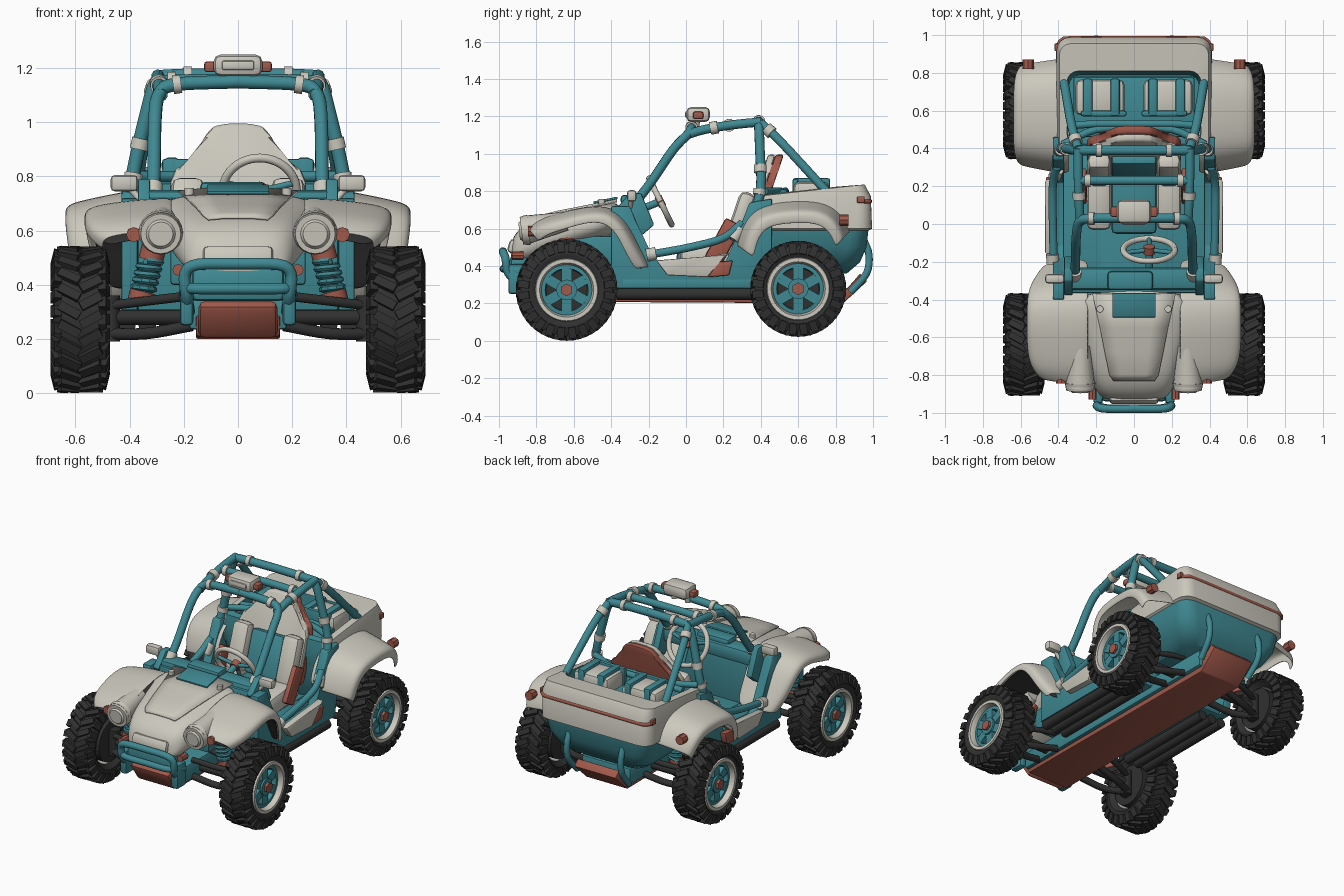
import bpy, bmesh
from math import pi, sin, cos, radians
from mathutils import Vector, Matrix, Euler

cube = bpy.data.objects.get("Cube")
if cube:
    bpy.data.objects.remove(cube)


def colour(name, r, g, b):
    m = bpy.data.materials.new(name)
    m.use_nodes = True
    m.diffuse_color = (r, g, b, 1)
    bsdf = next(n for n in m.node_tree.nodes if n.type == 'BSDF_PRINCIPLED')
    bsdf.inputs["Base Color"].default_value = (r, g, b, 1)
    bsdf.inputs["Roughness"].default_value = .6
    return m


CREAM = colour("cream paint", .6, .58, .51)
TEAL = colour("teal paint", .05, .25, .29)
RED = colour("rust red", .36, .1, .07)
DARK = colour("dark rubber", .03, .03, .03)
flat_made = []


def finish(name, bm, mats, mirror=False, subsurf=0, solid=0, rule=None):
    bmesh.ops.recalc_face_normals(bm, faces=bm.faces)
    for f in bm.faces:
        f.smooth = True
        if rule:
            f.material_index = rule(f.calc_center_median(), f.normal)
    me = bpy.data.meshes.new(name)
    bm.to_mesh(me)
    bm.free()
    for m in mats if isinstance(mats, tuple) else (mats,):
        me.materials.append(m)
    ob = bpy.data.objects.new(name, me)
    bpy.context.collection.objects.link(ob)
    if solid:
        ob.modifiers.new("thickness", 'SOLIDIFY').thickness = solid
    if subsurf:
        s = ob.modifiers.new("smooth", 'SUBSURF')
        s.levels = s.render_levels = subsurf
    else:
        flat_made.append(ob)
    if mirror:
        ob.modifiers.new("mirror", 'MIRROR').use_mirror_merge = False
    return ob


def skin(bm, rows, ring=True, caps=True):
    rows = [[bm.verts.new(p) for p in row] for row in rows]
    n = len(rows[0])
    for a, b in zip(rows, rows[1:]):
        for i in range(n if ring else n - 1):
            j = (i + 1) % n
            bm.faces.new((a[i], a[j], b[j], b[i]))
    if ring and caps:
        bm.faces.new(rows[0])
        bm.faces.new(rows[-1])
    return bm


def bevelled(bm, width):
    if width:
        bmesh.ops.bevel(bm, geom=bm.edges[:], offset=width, segments=2, affect='EDGES', profile=.5)
    return bm


def box(name, c, size, mat, bevel=.012, rot=(0, 0, 0), mirror=False):
    bm = bmesh.new()
    m = Matrix.Translation(c) @ Euler(rot).to_matrix().to_4x4() @ Matrix.Diagonal((*size, 1))
    bmesh.ops.create_cube(bm, size=1, matrix=m)
    return finish(name, bevelled(bm, bevel), mat, mirror)


def cyl(name, p, q, r, mat, r2=None, sides=20, mirror=True):
    p, q = Vector(p), Vector(q)
    d = q - p
    m = Matrix.Translation((p + q) / 2) @ d.to_track_quat('Z', 'Y').to_matrix().to_4x4()
    bm = bmesh.new()
    bmesh.ops.create_cone(bm, cap_ends=True, segments=sides, radius1=r, radius2=r if r2 is None else r2,
                          depth=d.length, matrix=m)
    return finish(name, bm, mat, mirror)


def tube(name, pts, r, mat, mirror=True, steps=4, sides=12):
    p = [Vector(q) for q in pts]
    e = [p[0] * 2 - p[1]] + p + [p[-1] * 2 - p[-2]]
    path = []
    for a, b, c, d in zip(e, e[1:], e[2:], e[3:]):
        for t in [i / steps for i in range(steps)]:
            path.append(b + ((c - a) * t + (a * 2 - b * 5 + c * 4 - d) * t ** 2
                             + (b * 3 - a - c * 3 + d) * t ** 3) / 2)
    path.append(p[-1])
    side, rows = (path[1] - path[0]).orthogonal(), []
    for i, q in enumerate(path):
        t = (path[min(i + 1, len(path) - 1)] - path[max(i - 1, 0)]).normalized()
        side = (side - t * side.dot(t)).normalized()
        up = t.cross(side)
        rows.append([q + (side * cos(k * 2 * pi / sides) + up * sin(k * 2 * pi / sides)) * r for k in range(sides)])
    return finish(name, skin(bmesh.new(), rows), mat, mirror)


def prism(name, pts, x0, x1, mat, mirror=False, bevel=.008):
    bm = skin(bmesh.new(), [[(x, y, z) for y, z in pts] for x in (x0, x1)])
    return finish(name, bevelled(bm, bevel), mat, mirror)


def lathe(name, profile, c, mat, sides=40):
    rows = [[(c[0] + x, c[1] + r * sin(k * 2 * pi / sides), c[2] + r * cos(k * 2 * pi / sides))
             for k in range(sides)] for x, r in profile]
    return finish(name, skin(bmesh.new(), rows, caps=False), mat, True)


# Wheels: carcass, tread blocks, rim, spokes and hub
def wheel(end, y, z, R):
    c = Vector((.583, y, z))
    s = R - .02
    lathe(end + "_tyre", [(-.07, .15), (-.1, .18), (-.1, s - .05), (-.07, s - .004), (0, s), (.07, s - .004), (.1, s - .05),
                          (.1, .19), (.085, .16), (.05, .15)], c, DARK)
    bm = bmesh.new()
    for k in range(48):
        sd = 1 if k % 2 else -1
        spin = Matrix.Translation(c) @ Matrix.Rotation(k * pi / 24, 4, 'X')
        for off, size, turn, lean in (((sd * .04, 0, s), (.085, .034, .034), sd * .5, 0),
                                      ((sd * .088, 0, s - .024), (.03, .04, .06), 0, -sd * .25)):
            m = spin @ Matrix.Translation(off) @ Euler((0, lean, turn)).to_matrix().to_4x4()
            bmesh.ops.create_cube(bm, size=1, matrix=m @ Matrix.Diagonal((*size, 1)))
    finish(end + "_tread", bm, DARK, True)
    lathe(end + "_rim", [(-.07, .15), (.03, .14), (.07, .135), (.1, .145), (.1, .165), (.08, .172)], c, CREAM)
    lathe(end + "_spoke_ring", [(.02, .14), (.065, .138), (.068, .115), (.03, .11)], c, TEAL)
    cyl(end + "_brake_drum", c - Vector((.09, 0, 0)), c + Vector((.02, 0, 0)), .135, DARK)
    bm = bmesh.new()
    for k in range(6):
        m = Matrix.Translation(c) @ Matrix.Rotation(k * pi / 3, 4, 'X') @ Matrix.Translation((.042, 0, .075))
        bmesh.ops.create_cube(bm, size=1, matrix=m @ Matrix.Diagonal((.05, .055, .1, 1)))
    finish(end + "_spokes", bm, TEAL, True)
    cyl(end + "_hub", c, c + Vector((.08, 0, 0)), .055, TEAL)
    cyl(end + "_hub_cap", c, c + Vector((.098, 0, 0)), .034, RED, sides=6)


# Suspension: axle arms and coil spring
def suspension(end, y):
    for dy in (-.09, .09):
        tube(end + "_lower_arm", [(.17, y + dy, .25), (.34, y + dy * .7, .22), (.5, y, .22)], .022, DARK)
        tube(end + "_upper_arm", [(.17, y + dy, .36), (.34, y + dy * .7, .34), (.5, y, .32)], .018, DARK)
    cyl(end + "_knuckle", (.47, y, .19), (.47, y, .36), .035, DARK)
    cyl(end + "_drive_shaft", (.1, y, .28), (.5, y, .28), .028, DARK)
    low, high = Vector((.36, y, .34)), Vector((.31, y, .54))
    cyl(end + "_damper", low, high, .025, TEAL)
    cyl(end + "_spring_foot", low, low.lerp(high, .18), .048, RED)
    cyl(end + "_spring_cap", low.lerp(high, .75), high, .046, RED)
    coil = [low.lerp(high, .15 + .6 * i / 48) + Vector((cos(i * pi / 5), sin(i * pi / 5), 0)) * .04
            for i in range(49)]
    tube(end + "_spring", coil, .012, TEAL, steps=1, sides=6)


for end, y, z, R in (("front", -.638, .272, .273), ("rear", .6, .278, .258)):
    wheel(end, y, z, R)
    suspension(end, y)

# Belly skid plate, chassis and side pipes
prism("belly_skid", [(-.87, .28), (-.84, .21), (.84, .2), (.97, .32), (.93, .36), (.83, .235), (-.82, .245),
                     (-.84, .29)], -.155, .155, RED)
box("chassis", (0, 0, .29), (.36, 1.7, .11), TEAL)
box("floor", (0, .02, .31), (.86, .74, .06), TEAL)
for i in range(3):
    x = .26 + i * .075
    cyl("side_pipe", (x, -.37, .25), (x, .36, .25), .032, DARK)

# Side walls, sill panel and vent
prism("side_wall", [(-.4, .28), (.42, .28), (.46, .5), (.46, .76), (.34, .74), (.27, .56), (.22, .42), (-.12, .39),
                    (-.18, .44), (-.25, .6), (-.3, .72), (-.4, .72)], .37, .43, TEAL, True)
prism("sill_panel", [(-.16, .43), (-.1, .35), (.12, .34), (.17, .42), (.24, .47), (.1, .45)], .425, .472, CREAM, True)
prism("side_vent", [(.12, .34), (.23, .35), (.25, .43), (.16, .42)], .42, .467, RED, True)
box("front_bulkhead", (0, -.5, .48), (.5, .34, .16), TEAL)
box("firewall", (0, -.34, .5), (.74, .05, .44), TEAL)
box("dashboard", (0, -.29, .7), (.7, .12, .1), TEAL, .025)
box("scuttle", (-.02, -.3, .755), (.24, .1, .05), TEAL, .018)
prism("cage_gusset", [(-.38, .7), (-.3, .79), (-.24, .79), (-.17, .62), (-.24, .56)], .325, .37, TEAL, True)

# Hood and nose
hood = [(-.94, .53, .15, .43), (-.9, .605, .2, .4), (-.8, .668, .24, .41), (-.55, .72, .3, .52), (-.33, .772, .35, .55)]
rows = []
for y, top, w, low in hood:
    half = [(w * .55, top - .006), (w * .86, top - .03), (w, top - .09), (w * .95, low)]
    rows.append([(x, y, z) for x, z in half] + [(-x, y, z) for x, z in reversed(half)])
finish("hood", skin(bmesh.new(), rows), CREAM, subsurf=2)
strip = [[(-w, y, z - w * .05), (-w / 2, y, z), (w / 2, y, z), (w, y, z - w * .05)]
         for y, z, w in ((-.83, .65, .11), (-.8, .667, .13), (-.68, .697, .155), (-.55, .722, .18), (-.37, .759, .22))]
finish("hood_panel", skin(bmesh.new(), strip, False), CREAM, solid=.008)
box("hood_vent", (0, -.43, .752), (.23, .13, .012), TEAL, .004, (.2, 0, 0))
box("nose_frame", (0, -.925, .505), (.26, .05, .075), CREAM, .02, (-.3, 0, 0))
box("grille", (0, -.89, .4), (.34, .1, .12), TEAL, .02)
box("front_skid", (0, -.885, .272), (.29, .05, .15), RED, .022, (.6, 0, 0))


# Fenders: a flared strip swept over each wheel, narrowing at both ends
def fender(name, path, centre, span, mat=CREAM):
    rows = []
    for y, z, f in path:
        n = Vector((y - centre[0], z - centre[1])).normalized()
        rows.append([(x if x < .35 else .35 + (x - .35) * f, y + n.x * o, z + n.y * o) for x, o in span])
    finish(name, skin(bmesh.new(), rows, False), mat, True, 2, .012)


arch = [(-.83, .575, .7), (-.77, .625, .92), (-.66, .655, 1), (-.53, .69, 1), (-.41, .69, 1), (-.33, .62, .97),
        (-.27, .5, .85), (-.21, .39, .65)]
fender("front_fender", arch, (-.62, .3), [(.24, .035), (.36, .03), (.48, .015), (.56, -.005), (.568, -.04), (.566, -.062)])
fender("front_wheel_liner", arch, (-.62, .3), [(.24, 0), (.36, -.004), (.46, -.018), (.545, -.04)], DARK)
fender("rear_fender", [(.29, .49, .92), (.32, .6, .97), (.38, .68, 1), (.48, .71, 1), (.62, .72, 1), (.74, .71, 1),
                       (.82, .65, .97), (.86, .56, .9)], (.6, .28),
       [(.34, .04), (.44, .024), (.56, -.002), (.632, -.02), (.64, -.055), (.634, -.09)])


# Rear tub: outer shell, rim and cargo well
def ring(w, y0, y1, z, r):
    pts = []
    for k, (cx, cy) in enumerate([(w - r, y1 - r), (r - w, y1 - r), (r - w, y0 + r), (w - r, y0 + r)]):
        for a in [pi / 2 * (k + i / 4) for i in range(5)]:
            y = cy + r * sin(a)
            pts.append((cx + r * cos(a), y, z + (.11 * (y - .95) if z > .7 else 0)))
    return pts


shell = [(.26, .42, .86, .36, .08), (.34, .4, .93, .42, .1), (.385, .38, .965, .5, .1), (.4, .37, .975, .59, .09),
         (.412, .37, .995, .6, .08), (.41, .37, .988, .77, .07), (.395, .38, .955, .835, .06), (.355, .42, .81, .84, .06),
         (.345, .43, .79, .6, .06)]
finish("rear_tub", skin(bmesh.new(), [ring(*s) for s in shell]), (TEAL, CREAM),
       rule=lambda c, n: int(c.z > .595 and (abs(c.x) > .37 or c.y > .83)))
tube("tail_stripe", [(.4, .95, .745), (.38, .974, .745), (.33, .983, .745), (0, .983, .745)], .012, RED)
cyl("tail_lamp", (.56, .82, .645), (.56, .87, .645), .03, RED, sides=8)
box("marker_lamp", (.41, .935, .755), (.02, .04, .035), RED, .004, mirror=True)

# Cargo cans with straps
box("cargo_base", (0, .62, .68), (.64, .32, .14), TEAL)
box("cargo_can", (.18, .67, .79), (.26, .19, .12), CREAM, .03, mirror=True)
for x in (.1, .245):
    box("cargo_strap", (x, .67, .8), (.05, .2, .14), TEAL, .012, mirror=True)
box("cargo_band", (.16, .585, .8), (.24, .03, .13), TEAL, .01, mirror=True)
tube("cargo_rail", [(.34, .52, .79), (.2, .53, .8), (0, .53, .8)], .02, TEAL)

# Bumpers
tube("front_bumper", [(.18, -.88, .3), (.19, -.95, .36), (.195, -.965, .44), (.15, -.978, .475), (0, -.978, .478)], .022, TEAL)
tube("front_bumper_lower", [(.2, -.86, .36), (.19, -.95, .385), (.14, -.975, .385), (0, -.975, .385)], .02, TEAL)
box("bumper_bracket", (.19, -.9, .33), (.05, .1, .16), TEAL, .015, mirror=True)
tube("rear_bumper", [(.2, .95, .54), (.2, .978, .46), (.2, .965, .36), (.19, .88, .26)], .02, TEAL)

# Lamps and mirrors
cyl("headlight_pod", (.28, -.64, .64), (.285, -.86, .592), .05, CREAM, .078)
cyl("headlight_rim", (.285, -.84, .593), (.285, -.88, .588), .082, CREAM, .074)
cyl("headlight_lens", (.285, -.87, .589), (.285, -.892, .587), .062, CREAM, .045)
cyl("turn_lamp", (.385, -.78, .585), (.385, -.845, .585), .028, RED, sides=8)
cyl("nose_lamp", (.22, -.87, .455), (.22, -.93, .455), .022, RED, sides=8)
cyl("hood_pin", (.18, -.45, .73), (.18, -.45, .757), .018, CREAM)
box("mirror", (.42, -.29, .775), (.1, .05, .06), CREAM, .015, mirror=True)
cyl("mirror_arm", (.35, -.3, .7), (.41, -.29, .77), .012, CREAM)

# Roll cage
tube("windscreen_hoop", [(.315, -.35, .64), (.31, -.2, .83), (.306, -.07, 1.02), (.29, .01, 1.105), (.23, .03, 1.14),
                         (0, .03, 1.15)], .025, TEAL)
tube("roof_rail", [(.285, 0, 1.1), (.29, .1, 1.13), (.295, .25, 1.155), (.295, .4, 1.17)], .025, TEAL)
tube("main_hoop", [(.41, .26, .55), (.405, .36, .68), (.385, .4, .82), (.34, .395, 1.02), (.3, .39, 1.15), (.24, .39, 1.17),
                   (0, .39, 1.175)], .026, TEAL)
tube("rear_stay", [(.295, .4, 1.165), (.33, .52, 1.05), (.37, .75, .8)], .024, TEAL)
tube("roof_bar", [(.295, .23, 1.15), (.15, .23, 1.155), (0, .23, 1.155)], .024, TEAL)
tube("harness_bar", [(.38, .42, .8), (.2, .5, .8), (0, .5, .8)], .02, TEAL)
tube("door_bar", [(.425, -.2, .46), (.43, .02, .5), (.43, .2, .55), (.41, .3, .63)], .022, TEAL)
for p, q in (((.29, .13, 1.135), (.292, .17, 1.143)), ((.366, .398, .9), (.357, .397, .94)), ((.24, .03, 1.138), (.21, .03, 1.142)),
             ((.305, .43, 1.137), (.314, .46, 1.11)), ((.2, .39, 1.172), (.17, .39, 1.173)), ((.42, .25, .54), (.406, .29, .6)),
             ((.314, -.28, .73), (.312, -.25, .77)), ((.43, -.21, .458), (.431, -.16, .468)),
             ((.26, .23, 1.152), (.23, .23, 1.153)), ((.39, .39, .78), (.385, .395, .81))):
    cyl("cage_clamp", p, q, .034, CREAM)

# Roof spot lamp
box("spot_lamp", (0, .065, 1.21), (.18, .125, .08), CREAM, .025)
box("spot_lens", (0, .005, 1.21), (.12, .02, .035), CREAM, .008)
box("spot_knob", (.1, .065, 1.205), (.05, .055, .04), RED, .01, mirror=True)
cyl("spot_foot", (.05, .05, 1.13), (.05, .06, 1.19), .018, CREAM)

# Seat: bell-shaped back, bolsters and cushions
half = [(.04, .995), (.09, .985), (.122, .95), (.148, .89), (.18, .85), (.23, .83), (.25, .78), (.25, .48)]
outline = half + [(-x, z) for x, z in reversed(half)]
for name, front, back, mat in (("seat_back", -.03, .01, CREAM), ("seat_back_shell", .01, .055, RED)):
    rows = [[(x, .3 + (z - .5) * .34 + dy, z) for x, z in outline] for dy in (front, back)]
    finish(name, bevelled(skin(bmesh.new(), rows), .012), mat)
box("seat_back_cushion", (0, .3, .63), (.24, .06, .28), TEAL, .02, (-.33, 0, 0))
box("seat_back_bolster", (.185, .285, .64), (.125, .09, .32), CREAM, .035, (-.33, 0, 0), True)
box("seat_cushion", (0, .12, .44), (.24, .34, .1), TEAL, .025, (.1, 0, 0))
box("seat_bolster", (.185, .14, .45), (.13, .34, .13), CREAM, .035, (.1, 0, 0), True)
box("seat_shell", (.27, .2, .53), (.04, .1, .24), RED, .015, (-.5, 0, 0), True)

# Steering wheel and column
hub, tilt = Vector((.08, -.137, .745)), Matrix.Rotation(radians(116), 3, 'X')
rim = [hub + tilt @ Vector((cos(k * pi / 12), sin(k * pi / 12), 0)) * .137 for k in range(25)]
tube("steering_rim", rim, .016, CREAM, False, 2)
for k in (1, 11, 18):
    cyl("steering_spoke", hub, rim[k], .012, TEAL, mirror=False)
cyl("steering_hub", hub - tilt @ Vector((0, 0, .02)), hub + tilt @ Vector((0, 0, .02)), .03, RED, mirror=False)
cyl("steering_column", hub, (.08, -.3, .68), .02, TEAL, mirror=False)

# Smooth shading with sharp corners kept
for ob in bpy.context.selected_objects:
    ob.select_set(False)
for ob in flat_made:
    ob.select_set(True)
bpy.context.view_layer.objects.active = flat_made[0]
bpy.ops.object.shade_smooth_by_angle(angle=radians(35))
